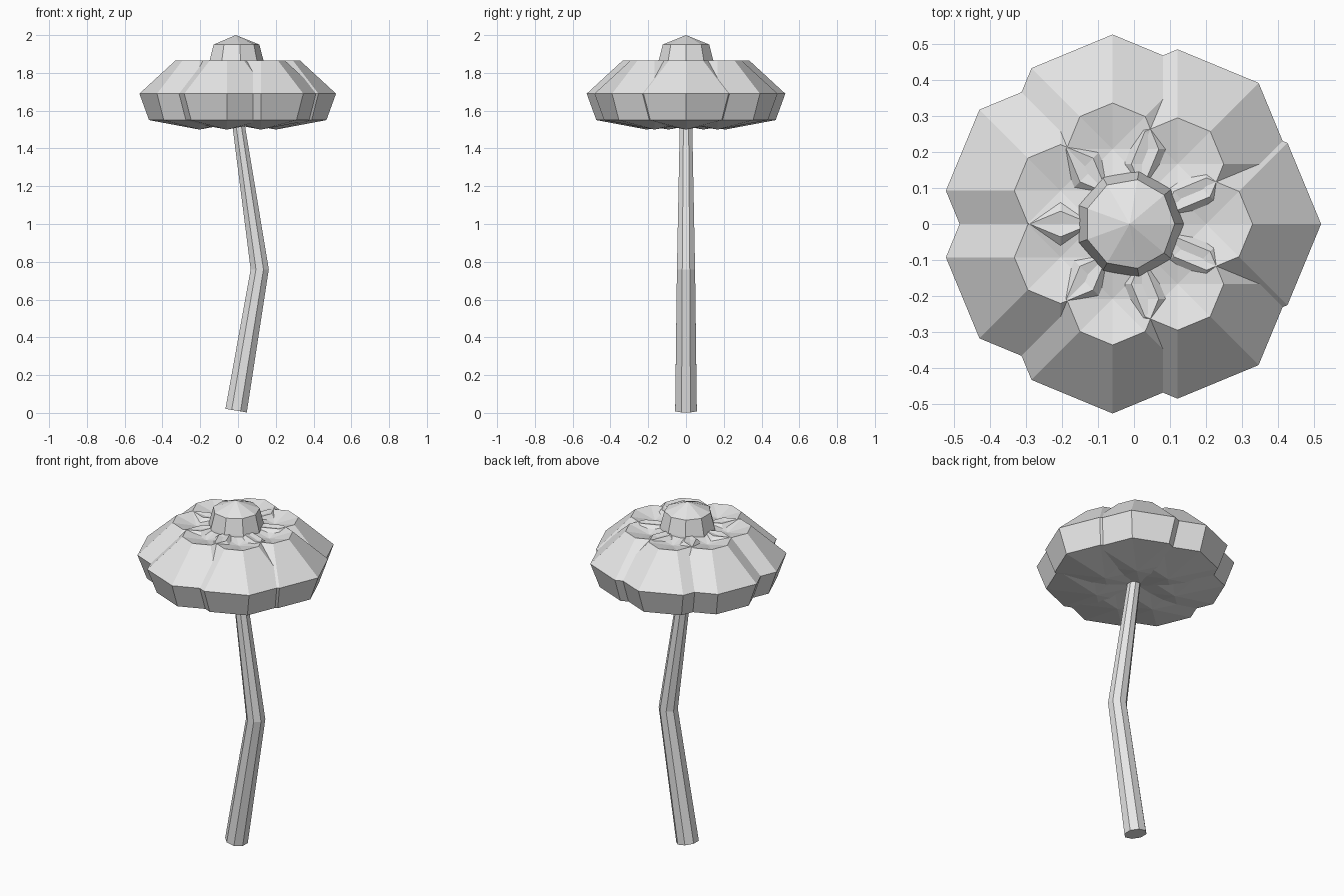
import bpy, bmesh, math
from mathutils import Vector, Matrix

if "Cube" in bpy.data.objects:
    bpy.data.objects.remove(bpy.data.objects["Cube"])

grey = bpy.data.materials.new("plain_grey")
grey.diffuse_color = (0.8, 0.8, 0.8, 1)
grey.use_nodes = True
grey.node_tree.nodes["Principled BSDF"].inputs["Base Color"].default_value = grey.diffuse_color


def loft(name, rings):
    """Skin a list of rings; a ring holding one point closes to a tip."""
    bm = bmesh.new()
    loops = [[bm.verts.new(p) for p in ring] for ring in rings]
    for a, b in zip(loops, loops[1:]):
        n = max(len(a), len(b))
        for i in range(n):
            j = (i + 1) % n
            if len(a) == 1:
                bm.faces.new((a[0], b[j], b[i]))
            elif len(b) == 1:
                bm.faces.new((a[i], a[j], b[0]))
            else:
                bm.faces.new((a[i], a[j], b[j], b[i]))
    for loop in (loops[0], loops[-1]):
        if len(loop) > 1:
            bm.faces.new(loop)
    bmesh.ops.recalc_face_normals(bm, faces=bm.faces)
    mesh = bpy.data.meshes.new(name)
    bm.to_mesh(mesh)
    bm.free()
    mesh.materials.append(grey)
    obj = bpy.data.objects.new(name, mesh)
    bpy.context.collection.objects.link(obj)
    return obj


def ring(centre, radius, sides, tilt=0.0, turn=0.0):
    """Polygon ring, tilted about the y axis; zero radius gives a tip."""
    if radius == 0:
        return [Vector(centre)]
    rot = Matrix.Rotation(tilt, 3, 'Y')
    step = 2 * math.pi / sides
    return [Vector(centre) + rot @ Vector((radius * math.cos(i * step + turn),
                                           radius * math.sin(i * step + turn), 0))
            for i in range(sides)]


CX = -0.012  # flower head axis

# Seven overlapping octagonal petals with dished tops
petal_profile = [(0, 1.50), (0.267, 1.55), (0.318, 1.69), (0.128, 1.865), (0, 1.835)]
for k in range(7):
    a = 2 * math.pi * k / 7
    x, y = CX + 0.213 * math.cos(a), 0.213 * math.sin(a)
    loft(f"petal_{k + 1}", [ring((x, y, z), r, 8) for r, z in petal_profile])

# Nine-sided flower centre
centre_profile = [(0, 1.70), (0.165, 1.78), (0.147, 1.865), (0.125, 1.95), (0, 2.0)]
loft("flower_centre", [ring((CX, 0, z), r, 9) for r, z in centre_profile])

# Bent, tapering stem
stem_turn = math.pi / 8
loft("stem", [
    ring((-0.01, 0, 0.012), 0.062, 8, 0.168, stem_turn),
    ring((0.115, 0, 0.76), 0.052, 8, 0.0, stem_turn),
    ring((-0.008, 0, 1.60), 0.034, 8, -0.15, stem_turn),
])
